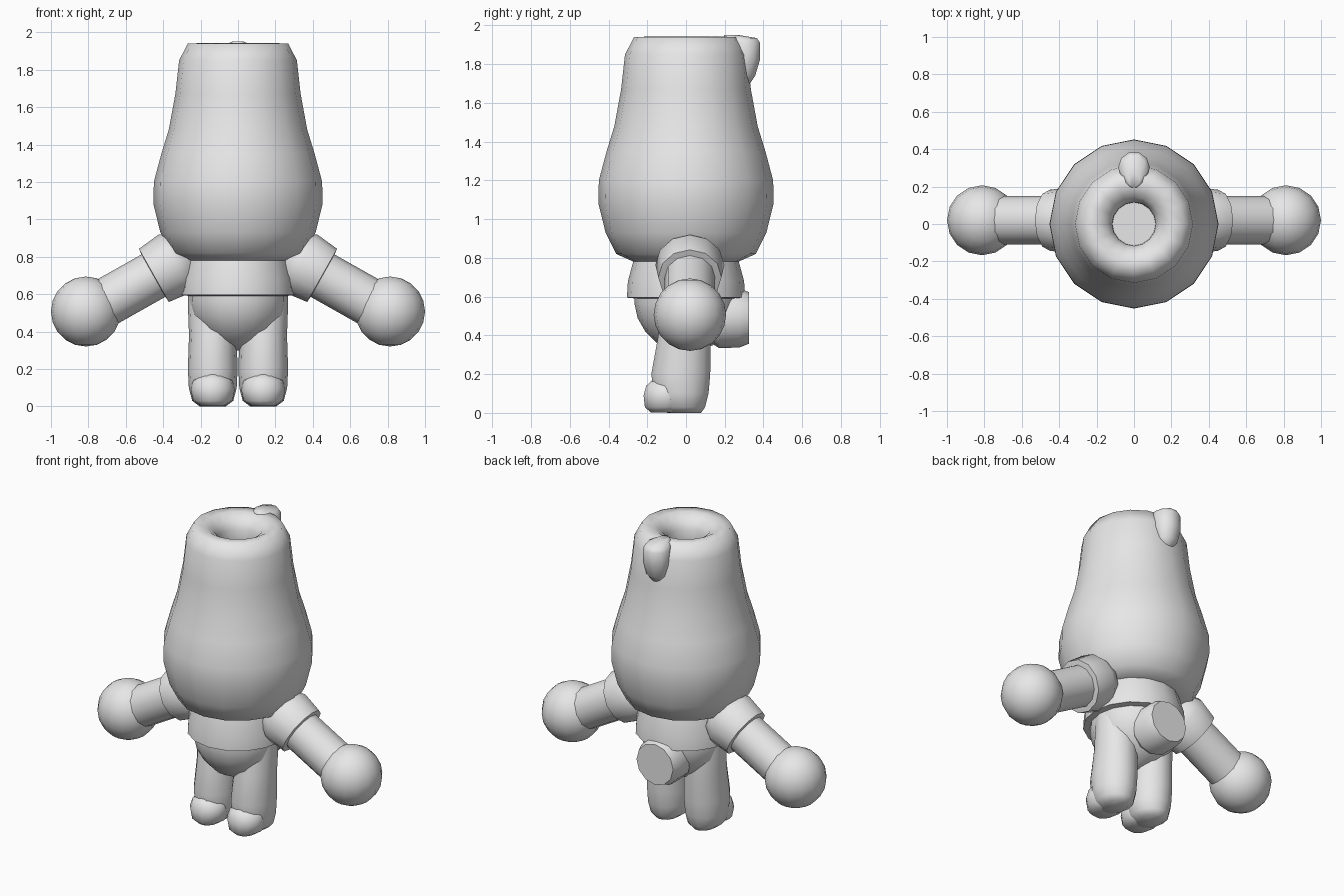
import bpy, bmesh, math
from mathutils import Matrix, Vector

if "Cube" in bpy.data.objects:
    bpy.data.objects.remove(bpy.data.objects["Cube"])

grey = bpy.data.materials.new("plain_grey")
grey.diffuse_color = (0.8, 0.8, 0.8, 1)
grey.use_nodes = True
grey.node_tree.nodes["Principled BSDF"].inputs["Base Color"].default_value = grey.diffuse_color


def loft(name, rings, segs=16, matrix=Matrix(), angle=40):
    """Stack elliptical rings (z, centre_y, rx, ry); both ends are capped."""
    bm = bmesh.new()
    loops = []
    for z, cy, rx, ry in rings:
        loops.append([bm.verts.new((rx * math.cos(2 * math.pi * i / segs),
                                    cy + ry * math.sin(2 * math.pi * i / segs), z))
                      for i in range(segs)])
    for a, b in zip(loops, loops[1:]):
        for i in range(segs):
            j = (i + 1) % segs
            bm.faces.new((a[i], a[j], b[j], b[i]))
    bm.faces.new(loops[0][::-1])
    bm.faces.new(loops[-1])
    bmesh.ops.recalc_face_normals(bm, faces=bm.faces)
    bm.transform(matrix)
    return finish(name, bm, angle)


def lathe(name, profile, segs=16, matrix=Matrix(), angle=40):
    """Round part from (radius, z) points."""
    return loft(name, [(z, 0, r, r) for r, z in profile], segs, matrix, angle)


def ball(name, centre, size, segs=16, rows=10):
    bm = bmesh.new()
    bmesh.ops.create_uvsphere(bm, u_segments=segs, v_segments=rows, radius=1)
    bm.transform(Matrix.Translation(centre) @ Matrix.Diagonal((*size, 1)))
    return finish(name, bm, 60)


def finish(name, bm, angle):
    mesh = bpy.data.meshes.new(name)
    bm.to_mesh(mesh)
    bm.free()
    mesh.materials.append(grey)
    obj = bpy.data.objects.new(name, mesh)
    bpy.context.collection.objects.link(obj)
    bpy.ops.object.select_all(action='DESELECT')
    bpy.context.view_layer.objects.active = obj
    obj.select_set(True)
    bpy.ops.object.shade_smooth_by_angle(angle=math.radians(angle))
    return obj


def along(start, direction):
    """Matrix that points local z along a direction."""
    turn = Vector(direction).to_track_quat('Z', 'Y').to_matrix().to_4x4()
    return Matrix.Translation(start) @ turn


# Tall bulbous head with a rounded rim and a hollow in the top
lathe("head", [(0.15, 0.775), (0.27, 0.78), (0.36, 0.82), (0.415, 0.93),
               (0.452, 1.08), (0.45, 1.2), (0.41, 1.35), (0.37, 1.48),
               (0.335, 1.67), (0.315, 1.85), (0.268, 1.94), (0.2, 1.942),
               (0.145, 1.91), (0.117, 1.86), (0.115, 1.80)], angle=65)

# Tuft behind the rim
loft("head_tuft", [(1.69, 0.305, 0.025, 0.02), (1.74, 0.30, 0.07, 0.06),
                   (1.82, 0.302, 0.085, 0.083), (1.91, 0.302, 0.085, 0.085),
                   (1.935, 0.28, 0.07, 0.09), (1.95, 0.235, 0.03, 0.04)], 10, angle=60)

# Shirt and rounded lower body
lathe("shirt", [(0.255, 0.59), (0.305, 0.595), (0.30, 0.68), (0.27, 0.79)])
lathe("lower_body", [(0.03, 0.30), (0.14, 0.35), (0.21, 0.42), (0.25, 0.49),
                     (0.265, 0.56), (0.265, 0.62)], angle=60)

# Arms, legs and feet on both sides
for side, word in ((1, "right"), (-1, "left")):
    slope = (0.87 * side, 0, -0.49)
    sleeve = along((0.45 * side, 0.02, 0.70), slope)
    lathe(word + "_sleeve", [(0.09, -0.23), (0.14, -0.20), (0.178, -0.13),
                             (0.163, 0), (0.12, 0.003)], 12, sleeve)
    lathe(word + "_arm", [(0.13, -0.1), (0.13, 0.30)], 12, sleeve)
    ball(word + "_hand", (0.813 * side, 0.02, 0.507), (0.187, 0.187, 0.187))

    leg_place = Matrix.Translation((0.135 * side, 0, 0))
    loft(word + "_leg", [(0.0, -0.01, 0.07, 0.09), (0.03, -0.02, 0.11, 0.122),
                         (0.10, -0.025, 0.128, 0.145), (0.20, -0.027, 0.133, 0.156),
                         (0.38, -0.01, 0.127, 0.14), (0.52, 0.0, 0.132, 0.13),
                         (0.59, 0.0, 0.132, 0.12)], 14, leg_place, 60)
    loft(word + "_foot", [(0.003, -0.11, 0.065, 0.075), (0.03, -0.105, 0.105, 0.11),
                          (0.09, -0.105, 0.118, 0.117), (0.14, -0.10, 0.105, 0.108),
                          (0.172, -0.10, 0.055, 0.075)], 14, leg_place, 65)

# Stubby round tail with a chamfered end
lathe("tail", [(0.10, 0.08), (0.13, 0.13), (0.155, 0.17), (0.153, 0.275),
               (0.133, 0.325)], 12, along((0, 0, 0.49), (0, 1, 0)), 30)
